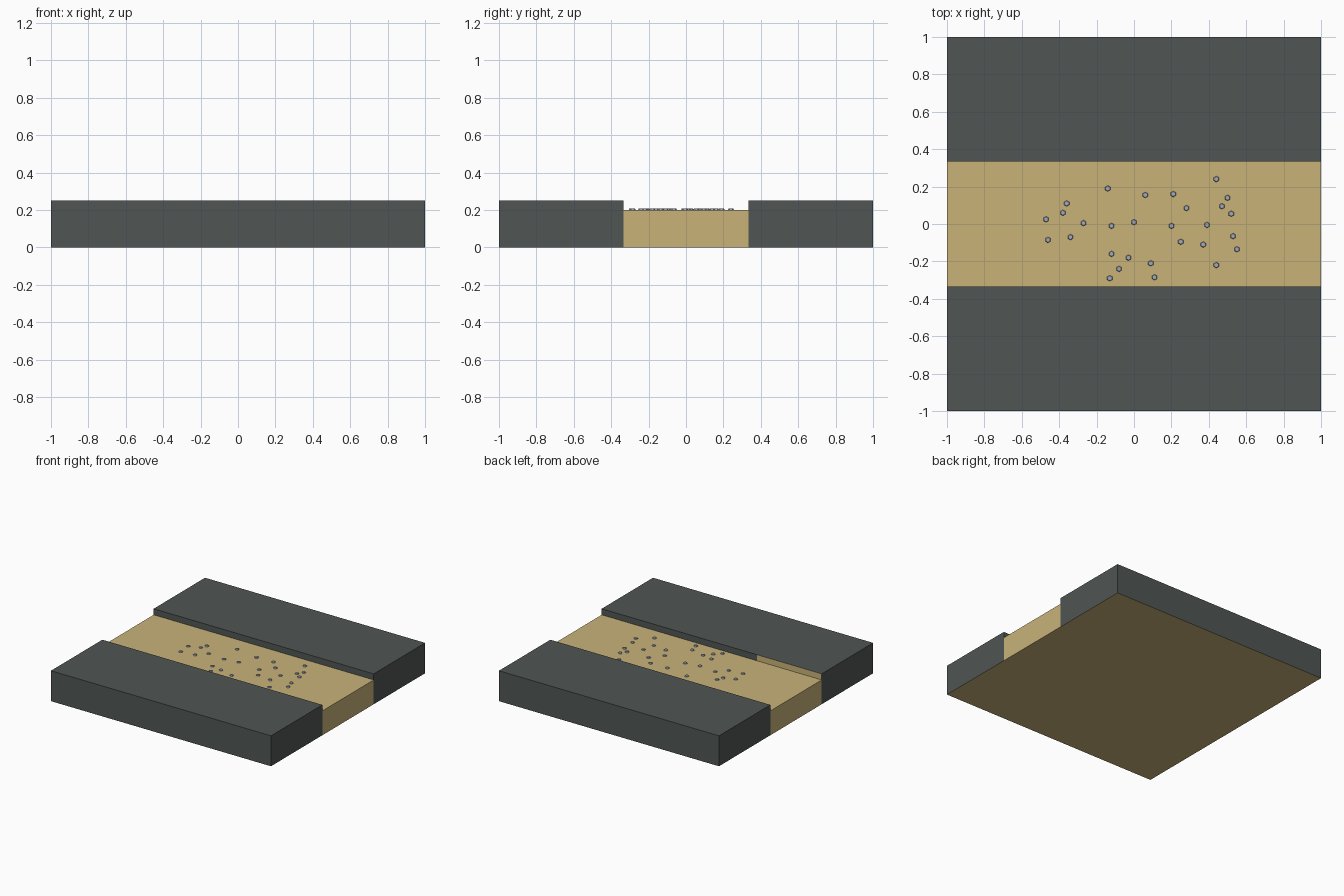
import bpy, bmesh, math

if "Cube" in bpy.data.objects:
    bpy.data.objects.remove(bpy.data.objects["Cube"])

TOP, BED, W = 0.25, 0.20, 1 / 3   # bank height, bed height, half channel width


def material(name, rgb):
    m = bpy.data.materials.new(name)
    m.diffuse_color = (*rgb, 1)
    m.use_nodes = True
    m.node_tree.nodes["Principled BSDF"].inputs["Base Color"].default_value = m.diffuse_color
    return m


STONE = material("dark_stone", (0.08, 0.093, 0.088))
SAND = material("sand", (0.58, 0.45, 0.19))
PEBBLE = material("pebble_grey", (0.36, 0.40, 0.48))


def finish(name, bm, mats):
    bmesh.ops.remove_doubles(bm, verts=bm.verts[:], dist=1e-5)
    bmesh.ops.recalc_face_normals(bm, faces=bm.faces[:])
    me = bpy.data.meshes.new(name)
    bm.to_mesh(me)
    bm.free()
    for m in mats:
        me.materials.append(m)
    ob = bpy.data.objects.new(name, me)
    bpy.context.collection.objects.link(ob)
    return ob


def box(bm, lo, hi):
    r = bmesh.ops.create_cube(bm, size=1)
    for v in r["verts"]:
        v.co = [(a + b) / 2 + c * (b - a) for a, b, c in zip(lo, hi, v.co)]


# Sandy channel bed, running the full length between the banks
bm = bmesh.new()
box(bm, (-1, -W, 0), (1, W, BED))
finish("channel_bed", bm, [SAND])

# Raised banks with a sandy underside; the front bank has a sandy wall patch
for name, s in (("front_bank", -1), ("back_bank", 1)):
    bm = bmesh.new()
    box(bm, (-1, min(s, s * W), 0), (1, max(s, s * W), TOP))
    bmesh.ops.recalc_face_normals(bm, faces=bm.faces[:])
    if s < 0:
        inner = [f for f in bm.faces if f.normal.y > 0.9]
        geom = inner + list(inner[0].edges) + list(inner[0].verts)
        bmesh.ops.bisect_plane(bm, geom=geom, plane_co=(-0.41, 0, 0), plane_no=(1, 0, 0))
    for f in bm.faces:
        patch = s < 0 and f.normal.y > 0.9 and f.calc_center_median().x < -0.41
        if f.normal.z < -0.9 or patch:
            f.material_index = 1
    finish(name, bm, [STONE, SAND])

# Small flat pebbles scattered on the bed
SPOTS = [(-.14, .19), (.06, .155), (.21, .16), (.44, .24), (.50, .14), (.28, .085),
         (.47, .095), (.52, .055), (-.36, .11), (-.38, .06), (-.47, .025), (-.27, .005),
         (0, .01), (-.12, -.01), (.20, -.01), (.39, -.005), (-.34, -.07), (-.46, -.085),
         (.25, -.095), (.37, -.11), (.53, -.065), (.55, -.135), (-.12, -.16),
         (-.03, -.18), (-.08, -.24), (-.13, -.29), (.09, -.21), (.11, -.285), (.44, -.22)]
bm = bmesh.new()
for x, y in SPOTS:
    r = bmesh.ops.create_cone(bm, cap_ends=True, segments=6, radius1=0.016,
                              radius2=0.013, depth=0.008)
    bmesh.ops.translate(bm, verts=r["verts"], vec=(x, y, BED + 0.004))
finish("pebbles", bm, [PEBBLE])
